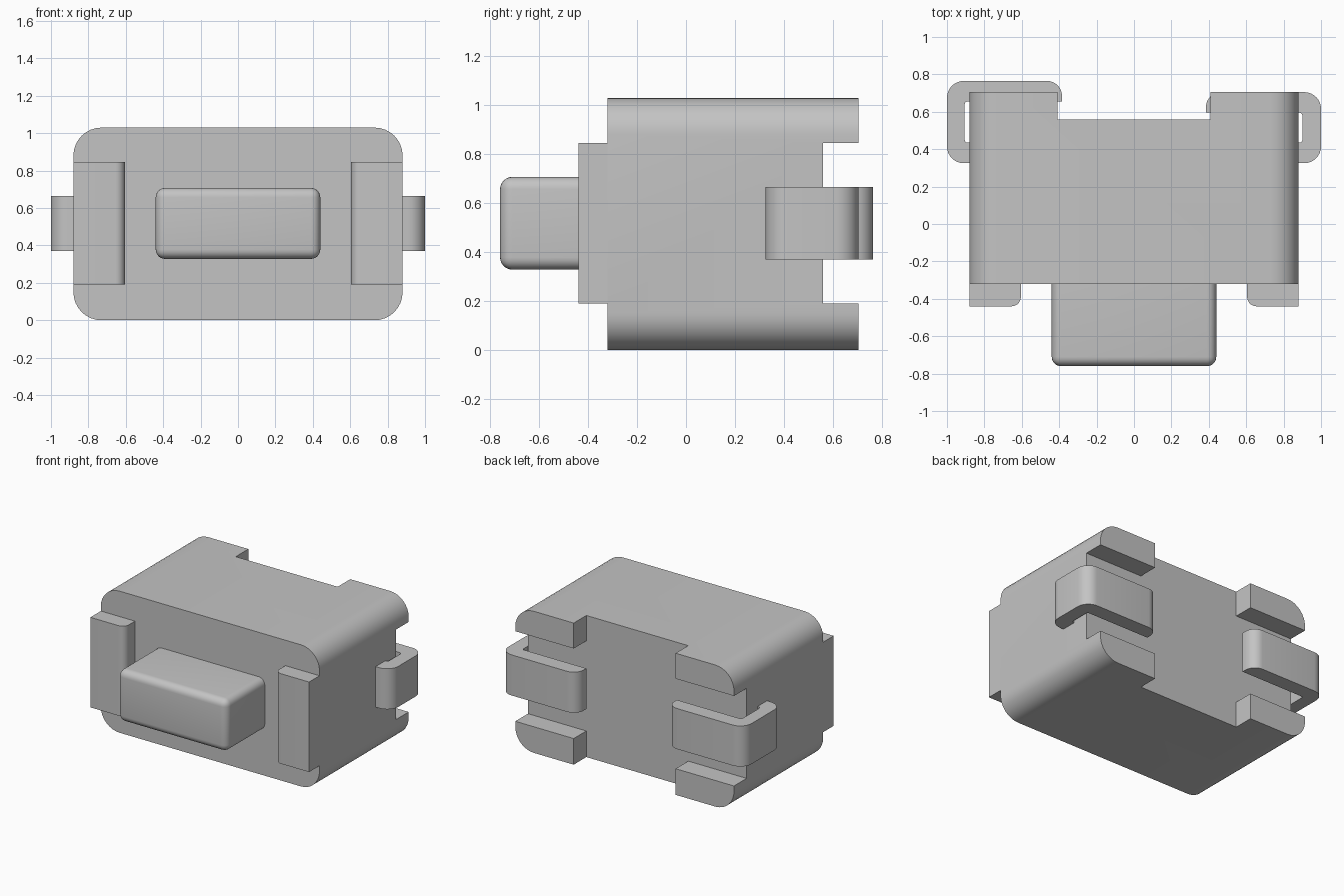
import bpy, bmesh, math
from mathutils import Vector

if "Cube" in bpy.data.objects:
    bpy.data.objects.remove(bpy.data.objects["Cube"], do_unlink=True)

grey = bpy.data.materials.new("plain grey")
grey.use_nodes = True
grey.diffuse_color = (0.55, 0.55, 0.55, 1)
grey.node_tree.nodes["Principled BSDF"].inputs["Base Color"].default_value = grey.diffuse_color


def finish(name, bm):
    """Turn a bmesh into a named grey object."""
    bmesh.ops.recalc_face_normals(bm, faces=bm.faces)
    mesh = bpy.data.meshes.new(name)
    bm.to_mesh(mesh)
    bm.free()
    mesh.materials.append(grey)
    obj = bpy.data.objects.new(name, mesh)
    bpy.context.collection.objects.link(obj)
    return obj


def activate(obj):
    bpy.ops.object.select_all(action='DESELECT')
    obj.select_set(True)
    bpy.context.view_layer.objects.active = obj


def smooth(obj):
    activate(obj)
    bpy.ops.object.shade_smooth_by_angle(angle=math.radians(30))


def rounded(corners, steps=8):
    """Outline from (x, y, radius) corners, all right angles."""
    out = []
    for i, (x, y, r) in enumerate(corners):
        p = Vector((x, y))
        if r == 0:
            out.append(p)
            continue
        a = (Vector(corners[i - 1][:2]) - p).normalized() * r
        b = (Vector(corners[(i + 1) % len(corners)][:2]) - p).normalized() * r
        for k in range(steps + 1):
            t = math.pi / 2 * k / steps
            out.append(p + a * (1 - math.sin(t)) + b * (1 - math.cos(t)))
    return out


def prism(name, corners, low, high, axis):
    """Extrude a rounded outline along y (outline in xz) or z (outline in xy)."""
    bm = bmesh.new()
    place = (lambda p: (p.x, low, p.y)) if axis == 'y' else (lambda p: (p.x, p.y, low))
    face = bm.faces.new([bm.verts.new(place(p)) for p in rounded(corners)])
    ext = bmesh.ops.extrude_face_region(bm, geom=[face])
    shift = (0, high - low, 0) if axis == 'y' else (0, 0, high - low)
    bmesh.ops.translate(bm, vec=shift,
                        verts=[v for v in ext["geom"] if isinstance(v, bmesh.types.BMVert)])
    return finish(name, bm)


def box(name, lo, hi, bevel=0):
    """Box between two corners; bevel rounds every edge except the rear ones."""
    bm = bmesh.new()
    bmesh.ops.create_cube(bm, size=1)
    for v in bm.verts:
        v.co = [hi[i] if v.co[i] > 0 else lo[i] for i in range(3)]
    if bevel:
        edges = [e for e in bm.edges if min(v.co.y for v in e.verts) < hi[1] - 0.01]
        bmesh.ops.bevel(bm, geom=edges, offset=bevel, segments=6, profile=0.5,
                        affect='EDGES')
    return finish(name, bm)


# Housing block, with the back notched to leave four corner feet
W, H, R = 0.88, 1.03, 0.15
housing = prism("housing", [(-W, 0, R), (W, 0, R), (W, H, R), (-W, H, R)], -0.32, 0.705, 'y')
cutters = [box("notch_upright", (-0.41, 0.56, -0.2), (0.41, 0.9, 1.2)),
           box("notch_across", (-1.2, 0.56, 0.19), (1.2, 0.9, 0.845))]
for cutter in cutters:
    cutter.hide_render = True
    activate(housing)
    mod = housing.modifiers.new("notch", 'BOOLEAN')
    mod.operation = 'DIFFERENCE'
    mod.solver = 'EXACT'
    mod.object = cutter
    bpy.ops.object.modifier_apply(modifier=mod.name)
    bpy.data.objects.remove(cutter, do_unlink=True)
smooth(housing)

# Push button
smooth(box("push_button", (-0.44, -0.76, 0.328), (0.44, -0.3, 0.707), 0.05))

# Front tabs and hooked side terminals; the right terminal stands further back
for side, name, back, inner in ((1, "left", 0.705, 0.9), (-1, "right", 0.765, 0.905)):
    tab = [(W, -0.32, 0), (W, -0.44, 0), (0.605, -0.44, 0.05), (0.605, -0.32, 0)]
    smooth(prism(name + "_front_tab", [(side * x, y, r) for x, y, r in tab],
                 0.19, 0.845, 'z'))
    under = back - 0.11
    hook = [(0.86, 0.325, 0), (1.0, 0.325, 0.09), (1.0, back, 0.09), (0.385, back, 0.08),
            (0.385, under, 0), (inner, under, 0.015), (inner, 0.435, 0.015), (0.86, 0.435, 0)]
    smooth(prism(name + "_terminal", [(side * x, y, r) for x, y, r in hook],
                 0.37, 0.665, 'z'))
